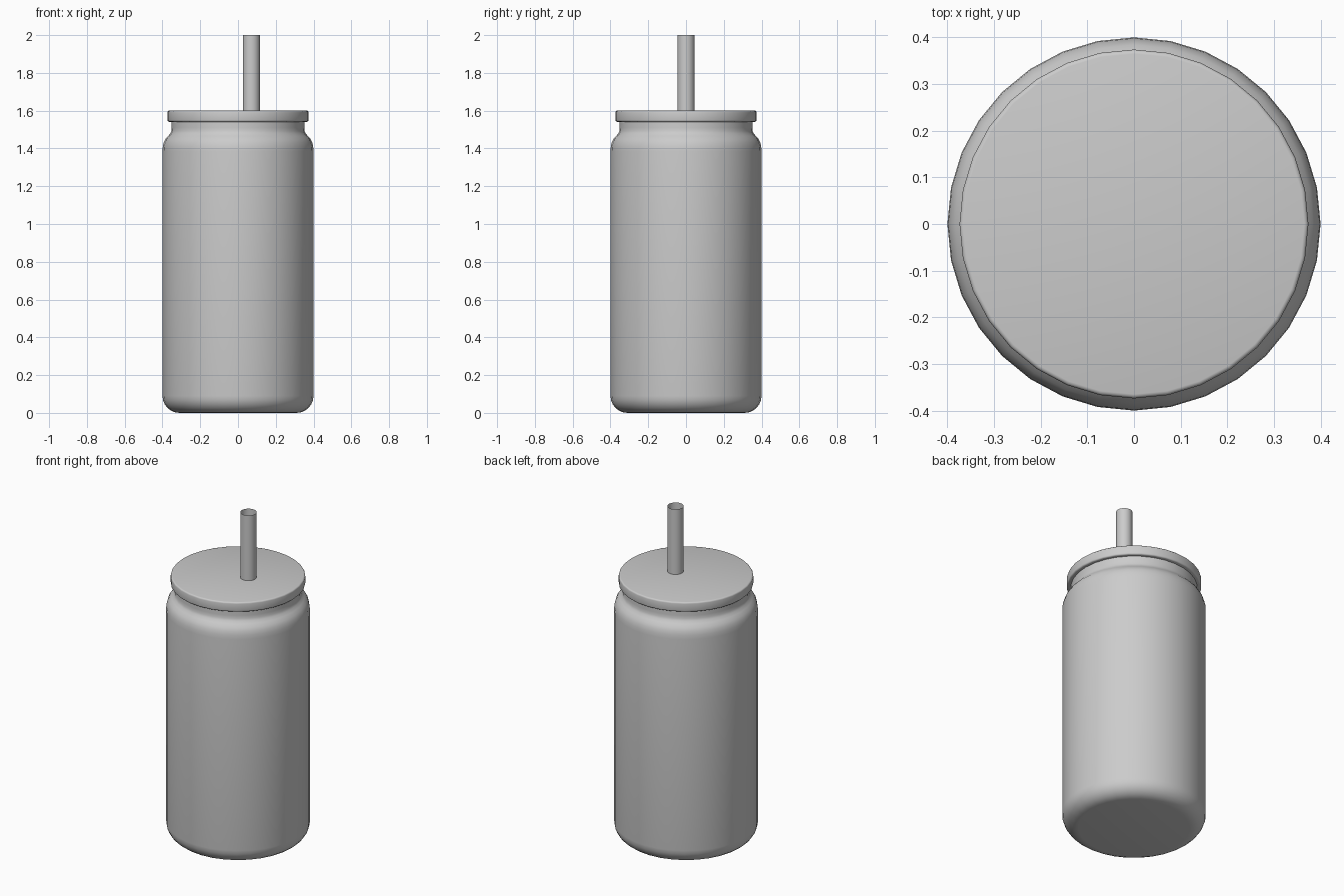
import bpy, bmesh, math

if "Cube" in bpy.data.objects:
    bpy.data.objects.remove(bpy.data.objects["Cube"])

SIDES = 32


def arc(cx, cz, r, a0, a1, n):
    """Profile points along an arc in the (radius, z) plane."""
    return [(cx + r * math.cos(math.radians(a0 + (a1 - a0) * i / n)),
             cz + r * math.sin(math.radians(a0 + (a1 - a0) * i / n)))
            for i in range(n + 1)]


def lathe(name, profile, sides=SIDES, cx=0.0, cap_bottom=True, cap_top=True, angle=40):
    """Spin a bottom-to-top (radius, z) profile round a vertical axis."""
    bm = bmesh.new()
    rings = [[bm.verts.new((cx + r * math.cos(2 * math.pi * i / sides),
                            r * math.sin(2 * math.pi * i / sides), z))
              for i in range(sides)] for r, z in profile]
    for lo, hi in zip(rings, rings[1:]):
        for i in range(sides):
            j = (i + 1) % sides
            bm.faces.new((lo[i], lo[j], hi[j], hi[i]))
    if cap_bottom:
        bm.faces.new(rings[0][::-1])
    if cap_top:
        bm.faces.new(rings[-1])
    mesh = bpy.data.meshes.new(name)
    bm.to_mesh(mesh)
    bm.free()
    obj = bpy.data.objects.new(name, mesh)
    bpy.context.collection.objects.link(obj)
    bpy.ops.object.select_all(action='DESELECT')
    obj.select_set(True)
    bpy.context.view_layer.objects.active = obj
    bpy.ops.object.shade_smooth_by_angle(angle=math.radians(angle))
    return obj


# Can-shaped glass: rounded base, straight wall, rounded shoulder, narrow neck
body = arc(0.31, 0.09, 0.09, -90, 0, 6)
body += [(0.4, 1.385), (0.398, 1.41), (0.393, 1.432), (0.384, 1.45),
         (0.37, 1.466), (0.358, 1.479), (0.353, 1.492), (0.352, 1.51), (0.352, 1.56)]
lathe("glass_body", body, cap_top=False)

# Flat lid with softened rims
lid = arc(0.365, 1.55, 0.009, -90, 0, 3) + arc(0.365, 1.591, 0.009, 0, 90, 3)
lathe("lid", lid)

# Thin open straw, off centre
lathe("straw", [(0.045, 1.56), (0.045, 2.0)], cx=0.071,
      cap_bottom=False, cap_top=False)
